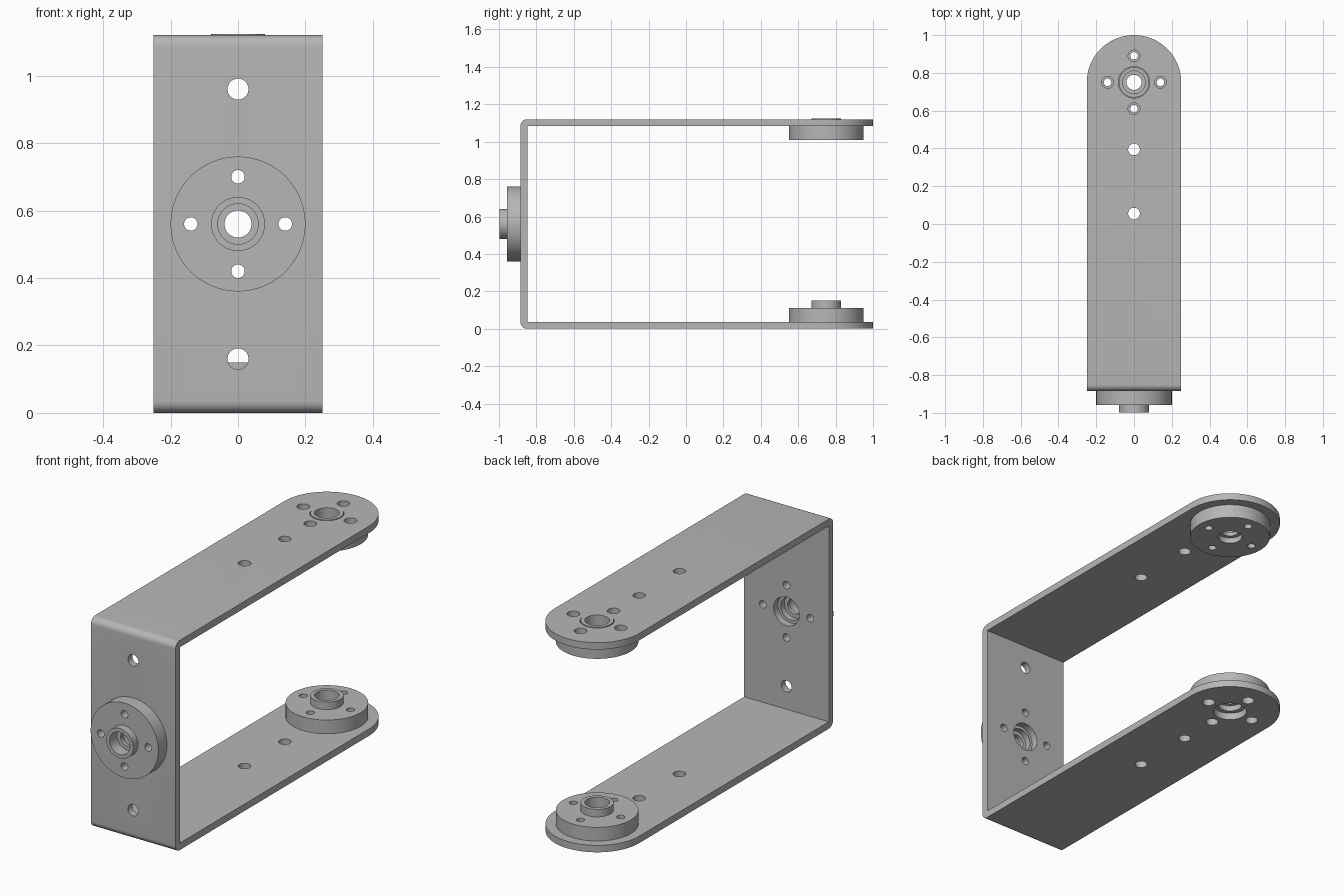
import bpy, bmesh, math
from mathutils import Matrix, Vector

if "Cube" in bpy.data.objects:
    bpy.data.objects.remove(bpy.data.objects["Cube"], do_unlink=True)

T, H, W = 0.037, 1.12, 0.25            # sheet thickness, height, half width
FRONT, PIVOT, MID = -0.885, 0.75, 0.56  # front face y, arm pivot y, front hub z
BEND = 0.035

metal = bpy.data.materials.new("grey_metal")
metal.use_nodes = True
GREY = (0.47, 0.47, 0.47, 1)
metal.diffuse_color = GREY
metal.node_tree.nodes["Principled BSDF"].inputs["Base Color"].default_value = GREY


def make_object(name, bm):
    bmesh.ops.recalc_face_normals(bm, faces=bm.faces)
    mesh = bpy.data.meshes.new(name)
    bm.to_mesh(mesh)
    bm.free()
    mesh.materials.append(metal)
    obj = bpy.data.objects.new(name, mesh)
    bpy.context.collection.objects.link(obj)
    return obj


def prism(name, points, offset):
    """Extrude a closed outline of 3D points by an offset."""
    bm = bmesh.new()
    face = bm.faces.new([bm.verts.new(p) for p in points])
    out = bmesh.ops.extrude_face_region(bm, geom=[face], use_keep_orig=True)
    bmesh.ops.translate(bm, vec=offset,
                        verts=[v for v in out["geom"] if isinstance(v, bmesh.types.BMVert)])
    return make_object(name, bm)


def drills(name, holes):
    """One cutter of several cylinders: (centre, radius, length, axis)."""
    bm = bmesh.new()
    for centre, radius, length, axis in holes:
        turn = Vector((0, 0, 1)).rotation_difference(Vector(axis)).to_matrix().to_4x4()
        bmesh.ops.create_cone(bm, cap_ends=True, segments=32, radius1=radius, radius2=radius,
                              depth=length, matrix=Matrix.Translation(centre) @ turn)
    return make_object(name, bm)


def boolean(obj, cutter, operation):
    """Apply a boolean and discard the cutter."""
    cutter.hide_render = True
    mod = obj.modifiers.new("cut", "BOOLEAN")
    mod.operation, mod.object, mod.solver = operation, cutter, "EXACT"
    graph = bpy.context.evaluated_depsgraph_get()
    mesh = bpy.data.meshes.new_from_object(obj.evaluated_get(graph))
    obj.modifiers.clear()
    obj.data = mesh
    bpy.data.objects.remove(cutter, do_unlink=True)


def smooth(obj):
    obj.data.shade_smooth()
    obj.data.set_sharp_from_angle(angle=math.radians(30))


def arc(cx, cy, r, start, end, n):
    return [(cx + r * math.cos(math.radians(start + (end - start) * i / n)),
             cy + r * math.sin(math.radians(start + (end - start) * i / n)))
            for i in range(n + 1)]


def cross(r):
    """Four screw positions around a centre."""
    return [(r, 0), (0, r), (-r, 0), (0, -r)]


# Bent U-shaped sheet: side profile extruded across the width
profile = [(1.0, 0)]
profile += arc(FRONT + BEND, BEND, BEND, 270, 180, 8)
profile += arc(FRONT + BEND, H - BEND, BEND, 180, 90, 8)
profile += [(1.0, H), (1.0, H - T), (FRONT + T, H - T), (FRONT + T, T), (1.0, T)]
bracket = prism("bracket", [(-W, y, z) for y, z in profile], (2 * W, 0, 0))

# Round the arm ends
plan = [(-W - 0.1, -1.2), (W + 0.1, -1.2), (W + 0.1, 0.3), (W, 0.3)]
plan += arc(0, PIVOT, W, 0, 180, 48) + [(-W, 0.3), (-W - 0.1, 0.3)]
boolean(bracket, prism("arm_end_cutter", [(x, y, -0.2) for x, y in plan], (0, 0, H + 0.4)),
        "INTERSECT")

# Holes through both arms and the front plate
Z, Y = (0, 0, 1), (0, 1, 0)
holes = []
for z in (T / 2, H - T / 2):
    holes.append(((0, PIVOT, z), 0.083, 0.2, Z))
    holes += [((x, PIVOT + y, z), 0.031, 0.2, Z) for x, y in cross(0.14)]
    holes += [((0, y, z), 0.031, 0.2, Z) for y in (0.055, 0.395)]
fy = FRONT + T / 2
holes.append(((0, fy, MID), 0.076, 0.2, Y))
holes += [((x, fy, MID + z), 0.02, 0.2, Y) for x, z in cross(0.14)]
holes += [((0, fy, MID + s * 0.4), 0.031, 0.2, Y) for s in (-1, 1)]
boolean(bracket, drills("bracket_drills", holes), "DIFFERENCE")
smooth(bracket)

# Mounting flange: lathed disc with a hub and a stepped bore
SECTION = [(0.06, 0), (0.2, 0), (0.2, 0.073), (0.08, 0.073), (0.08, 0.113),
           (0.06, 0.113), (0.06, 0.05), (0.04, 0.05), (0.04, 0.03), (0.06, 0.03)]


def flange(name, matrix):
    bm = bmesh.new()
    n = 64
    rings = [[bm.verts.new((r * math.cos(math.tau * i / n), r * math.sin(math.tau * i / n), z))
              for i in range(n)] for r, z in SECTION]
    for a, b in zip(rings, rings[1:] + rings[:1]):
        for i in range(n):
            j = (i + 1) % n
            bm.faces.new((a[i], a[j], b[j], b[i]))
    obj = make_object(name, bm)
    boolean(obj, drills("flange_drills", [((x, y, 0.04), 0.02, 0.3, Z) for x, y in cross(0.14)]),
            "DIFFERENCE")
    obj.data.transform(matrix)
    smooth(obj)


flange("lower_flange", Matrix.Translation((0, PIVOT, T)))
flange("upper_flange", Matrix.Translation((0, PIVOT, H - T - 0.073)))
flange("front_flange", Matrix.Translation((0, FRONT, MID)) @ Matrix.Rotation(math.pi / 2, 4, "X"))
